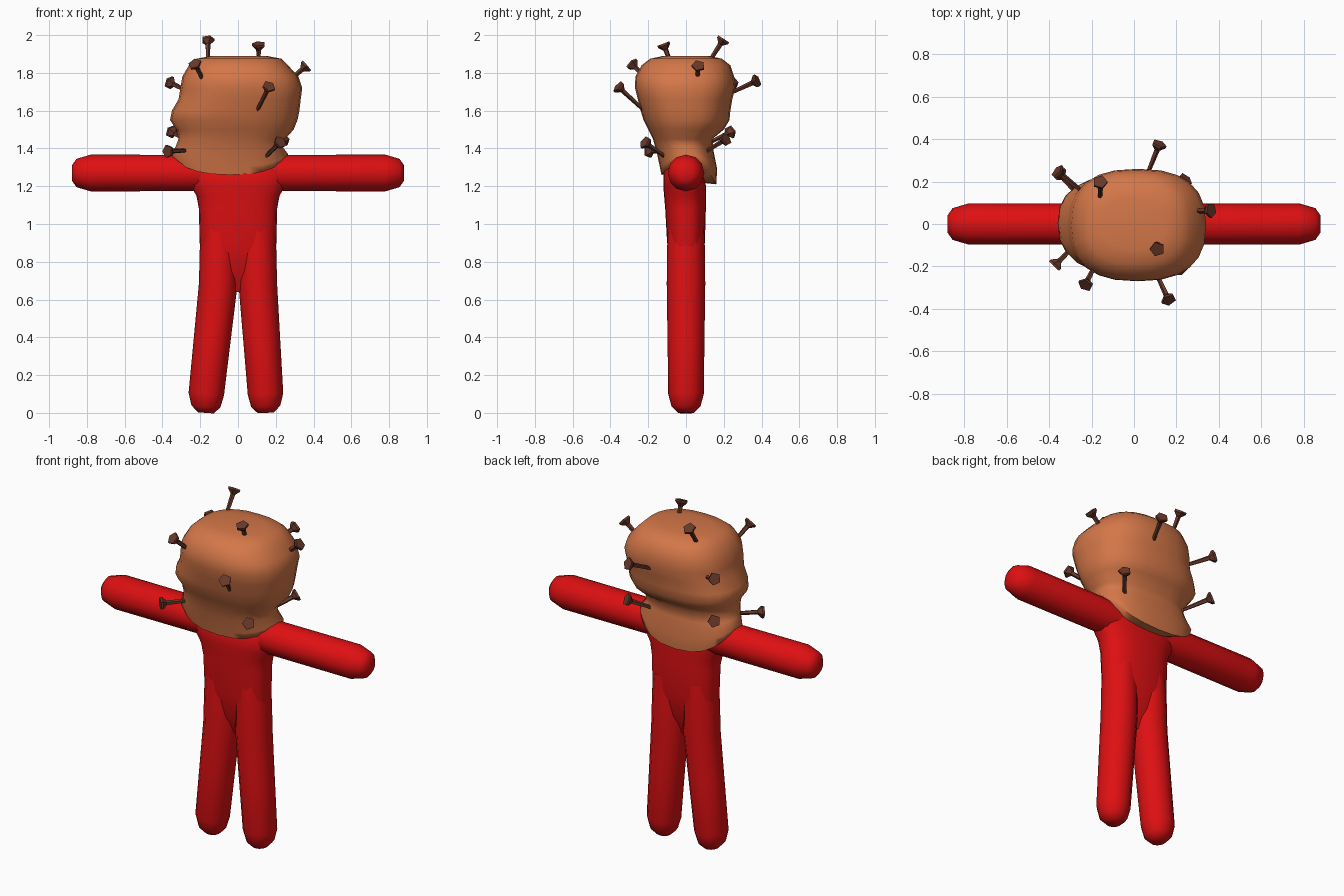
import bpy, bmesh, math
from mathutils import Vector

if "Cube" in bpy.data.objects:
    bpy.data.objects.remove(bpy.data.objects["Cube"])


def material(name, rgb):
    m = bpy.data.materials.new(name)
    m.diffuse_color = (*rgb, 1)
    m.use_nodes = True
    m.node_tree.nodes["Principled BSDF"].inputs["Base Color"].default_value = m.diffuse_color
    return m


RED = material("red cloth", (0.73, 0.005, 0.006))
SACK = material("tan sack", (0.66, 0.185, 0.065))
RUST = material("rusty brown", (0.14, 0.04, 0.022))


def loft(name, rings, mat, cap_start=True, cap_end=True, smooth=None):
    """Skin a list of point rings into one surface."""
    bm = bmesh.new()
    loops = [[bm.verts.new(p) for p in ring] for ring in rings]
    n = len(loops[0])
    for a, b in zip(loops, loops[1:]):
        for i in range(n):
            j = (i + 1) % n
            bm.faces.new((a[i], a[j], b[j], b[i]))
    if cap_start:
        bm.faces.new(loops[0])
    if cap_end:
        bm.faces.new(loops[-1])
    bmesh.ops.recalc_face_normals(bm, faces=bm.faces)
    me = bpy.data.meshes.new(name)
    bm.to_mesh(me)
    bm.free()
    me.materials.append(mat)
    if smooth:
        me.shade_smooth()
        me.set_sharp_from_angle(angle=math.radians(smooth))
    ob = bpy.data.objects.new(name, me)
    bpy.context.collection.objects.link(ob)
    return ob


def oval(x0, x1, y0, y1, side, front=None, back=None, n=24, power=2.5):
    """Rounded-box ring; its height may differ at the sides, front and back."""
    front = side if front is None else front
    back = side if back is None else back
    pts = []
    for i in range(n):
        t = 2 * math.pi * i / n
        c, s = math.cos(t), math.sin(t)
        x = (x0 + x1) / 2 + (x1 - x0) / 2 * math.copysign(abs(c) ** (2 / power), c)
        y = (y0 + y1) / 2 + (y1 - y0) / 2 * math.copysign(abs(s) ** (2 / power), s)
        z = side + ((back if s > 0 else front) - side) * abs(s) ** 1.5
        pts.append((x, y, z))
    return pts


def tube(name, path, mat, n=12, smooth=None):
    """Round tube along (point, radius) pairs."""
    axis = Vector(path[-1][0]) - Vector(path[0][0])
    q = axis.to_track_quat('Z', 'Y')
    rings = [[Vector(p) + q @ Vector((r * math.cos(2 * math.pi * i / n),
                                      r * math.sin(2 * math.pi * i / n), 0))
              for i in range(n)] for p, r in path]
    return loft(name, rings, mat, smooth=smooth)


# Torso, thinning out at the crotch and flaring into the shoulders
torso = [(0.64, 0.10, -0.02, 0.02), (0.75, 0.17, -0.07, 0.07),
         (0.90, 0.203, -0.10, 0.10), (1.08, 0.207, -0.11, 0.105),
         (1.15, 0.22, -0.116, 0.105), (1.20, 0.25, -0.12, 0.105),
         (1.28, 0.27, -0.12, 0.10), (1.34, 0.22, -0.08, 0.08)]
loft("torso", [oval(-w, w, y0, y1, z) for z, w, y0, y1 in torso], RED, smooth=60)

# Arms and legs
for side, label, foot in ((-1, "left", -0.17), (1, "right", 0.147)):
    tube(label + "_arm", [((side * x, 0, 1.27), r) for x, r in
         ((0.10, 0.096), (0.78, 0.097), (0.855, 0.075), (0.88, 0.04))], RED, smooth=60)
    hip = side * 0.105
    leg = [((side * 0.10, 0, 0.98), 0.095), ((side * 0.102, 0, 0.85), 0.101),
           ((hip, 0, 0.68), 0.102)]
    for z, r in ((0.40, 0.098), (0.10, 0.094), (0.035, 0.077), (0.0, 0.042)):
        leg.append(((hip + (foot - hip) * min(1, (0.68 - z) / 0.6), 0, z), r))
    tube(label + "_leg", [((x, y, z), r) for (x, y, z), r in leg], RED, smooth=60)

# Lumpy sack head, draped over the shoulders
head = [
    oval(-0.14, 0.15, -0.12, 0.12, 1.89),
    oval(-0.22, 0.23, -0.19, 0.19, 1.875),
    oval(-0.26, 0.265, -0.235, 0.235, 1.84),
    oval(-0.295, 0.32, -0.268, 0.255, 1.78),
    oval(-0.305, 0.34, -0.27, 0.26, 1.72),
    oval(-0.315, 0.332, -0.255, 0.245, 1.66),
    oval(-0.35, 0.325, -0.24, 0.235, 1.60),
    oval(-0.36, 0.315, -0.225, 0.23, 1.55),
    oval(-0.325, 0.295, -0.20, 0.20, 1.50),
    oval(-0.315, 0.25, -0.175, 0.14, 1.45),
    oval(-0.33, 0.235, -0.155, 0.145, 1.41, 1.38, 1.39),
    oval(-0.355, 0.265, -0.138, 0.165, 1.37, 1.30, 1.29),
    oval(-0.345, 0.26, -0.13, 0.16, 1.355, 1.26, 1.21),
    oval(-0.20, 0.20, -0.07, 0.07, 1.30, 1.27, 1.22),
]
loft("sack_head", head, SACK, cap_end=False, smooth=70)

# Nails: (centre of the nail head, point where the shaft enters the sack)
nails = [
    ((-0.16, 0.20, 1.98), (-0.16, 0.11, 1.84)),
    ((0.11, -0.12, 1.955), (0.11, -0.08, 1.85)),
    ((0.365, 0.065, 1.84), (0.26, 0.06, 1.75)),
    ((-0.23, -0.29, 1.85), (-0.18, -0.19, 1.75)),
    ((0.165, -0.36, 1.73), (0.10, -0.22, 1.60)),
    ((-0.365, 0.25, 1.75), (-0.24, 0.15, 1.69)),
    ((0.12, 0.38, 1.76), (0.06, 0.23, 1.69)),
    ((0.245, 0.215, 1.45), (0.15, 0.10, 1.38)),
    ((-0.355, 0.24, 1.49), (-0.25, 0.12, 1.43)),
    ((-0.375, -0.20, 1.385), (-0.26, -0.08, 1.39)),
    ((0.225, -0.22, 1.435), (0.14, -0.10, 1.35)),
]
for i, (top, base) in enumerate(nails):
    top, base = Vector(top), Vector(base)
    d = (base - top).normalized()
    tube(f"nail_{i + 1}", [(top, 0.036), (top + d * 0.012, 0.036),
                           (top + d * 0.034, 0.014), (base, 0.010)], RUST, n=5)
